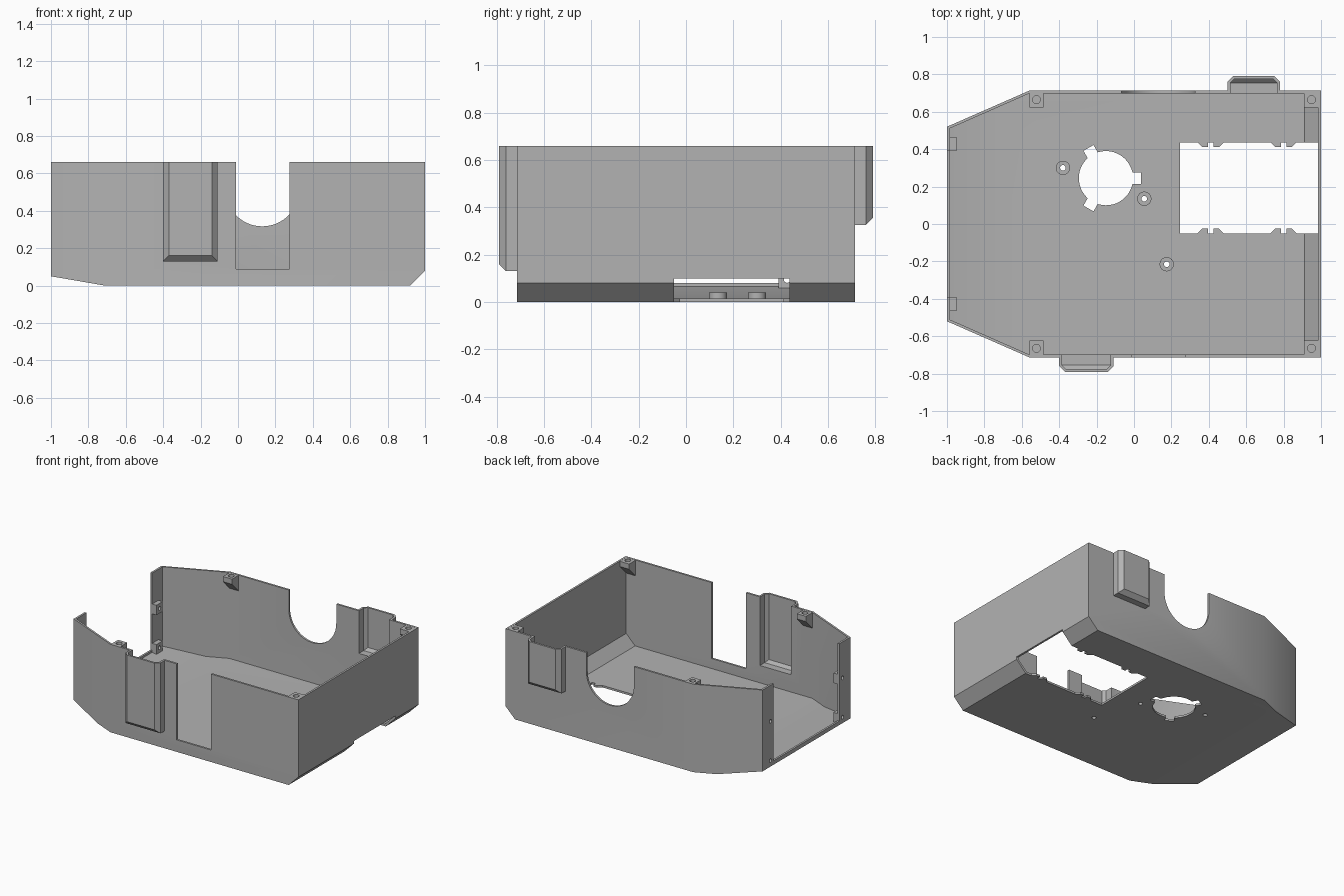
import bpy, bmesh, math
from mathutils import Vector, Matrix

if "Cube" in bpy.data.objects:
    bpy.data.objects.remove(bpy.data.objects["Cube"])

grey = bpy.data.materials.new("grey plastic")
grey.diffuse_color = (0.45, 0.45, 0.45, 1)
grey.use_nodes = True
grey.node_tree.nodes["Principled BSDF"].inputs["Base Color"].default_value = grey.diffuse_color
T = 0.015          # wall thickness
TOP = 0.66


def finish(name, bm):
    bmesh.ops.recalc_face_normals(bm, faces=bm.faces)
    me = bpy.data.meshes.new(name)
    bm.to_mesh(me)
    bm.free()
    me.materials.append(grey)
    ob = bpy.data.objects.new(name, me)
    bpy.context.collection.objects.link(ob)
    return ob


def prism(name, pts, axis, lo, hi):
    """Extrude a 2D outline along an axis (0=x, 1=y, 2=z)."""
    bm = bmesh.new()

    def place(p, d):
        c = list(p)
        c.insert(axis, d)
        return bm.verts.new(c)
    a = [place(p, lo) for p in pts]
    b = [place(p, hi) for p in pts]
    bm.faces.new(a)
    bm.faces.new(b[::-1])
    for i in range(len(pts)):
        j = (i + 1) % len(pts)
        bm.faces.new((a[i], b[i], b[j], a[j]))
    return finish(name, bm)


def box(name, x, y, z):
    return prism(name, [(x[0], y[0]), (x[1], y[0]), (x[1], y[1]), (x[0], y[1])], 2, *z)


def circle(cx, cy, r, n=32):
    return [(cx + r * math.cos(2 * math.pi * i / n), cy + r * math.sin(2 * math.pi * i / n))
            for i in range(n)]


def boolean(ob, other, op):
    """Apply a boolean and discard the helper."""
    m = ob.modifiers.new("cut", 'BOOLEAN')
    m.object, m.operation, m.solver = other, op, 'EXACT'
    dg = bpy.context.evaluated_depsgraph_get()
    dg.update()
    me = bpy.data.meshes.new_from_object(ob.evaluated_get(dg))
    ob.modifiers.clear()
    ob.data = me
    bpy.data.objects.remove(other)
    return ob


def cut(ob, *others):
    for o in others:
        boolean(ob, o, 'DIFFERENCE')


def body(name, t, top):
    """Tray volume inset by t: side outline crossed with plan outline."""
    k = 0.6 * t
    side = [(-1 + t, 0.05 + t), (-0.71, t), (0.92 - k, t), (1 - t, 0.08 + k), (1 - t, top), (-1 + t, top)]
    w = 0.713 - t
    plan = [(-1 + t, 0.52 - k), (-0.56, w), (1, w), (1, -w), (-0.56, -w), (-1 + t, -0.52 + k)]
    return boolean(prism(name, side, 1, -1, 1), prism("plan", plan, 2, -1, 2), 'INTERSECT')


def bump(name, s, x0, x1, z0, t, top, root):
    """Chamfered side bulge; s is the side of the tray."""
    x0, x1, z0, y1, y2 = x0 + t, x1 - t, z0 + t, 0.76 - 0.4 * t, 0.79 - t
    c = y2 - y1
    plan = [(x0, s * root), (x1, s * root), (x1, s * y1), (x1 - c, s * y2), (x0 + c, s * y2), (x0, s * y1)]
    side = [(s * root, z0), (s * y1, z0), (s * y2, z0 + c), (s * y2, top), (s * root, top)]
    return boolean(prism(name, plan, 2, -1, 2), prism("side", side, 0, -2, 2), 'INTERSECT')


# Hollow tray with two hollow side bulges
shell = body("tray_shell", 0, TOP)
bumps = [(-1, -0.40, -0.11, 0.13), (1, 0.50, 0.78, 0.325)]
for b in bumps:
    boolean(shell, bump("bulge", *b, 0, TOP, 0.705), 'UNION')
cut(shell, body("hollow", T, 0.9))
for b in bumps:
    cut(shell, bump("bulge_hollow", *b, T, 0.9, 0.66))

# Front slot, rounded back cutout, open left end
cut(shell, box("front_slot", (-0.01, 0.275), (-0.9, -0.65), (0.09, 0.9)))
arch = [(0.13 + 0.197 * math.cos(a), 0.514 + 0.197 * math.sin(a))
        for a in (math.pi + math.pi * i / 32 for i in range(33))]
cut(shell, prism("back_cutout", arch + [(0.327, 0.9), (-0.067, 0.9)], 1, 0.65, 0.9))
cut(shell, box("end_opening", (-1.1, -0.95), (-0.39, 0.39), (0.08, 0.9)))

# Floor window with split clip tabs along both long edges
edge = [(0.245, 0)]
for c in (0.41, 0.80):
    edge += [(c - 0.07, 0), (c - 0.045, 0.025), (c - 0.015, 0.025), (c - 0.015, 0),
             (c + 0.015, 0), (c + 0.015, 0.025), (c + 0.045, 0.025), (c + 0.07, 0)]
edge += [(0.985, 0)]
window = [(x, -0.05 + d) for x, d in edge] + [(x, 0.437 - d) for x, d in reversed(edge)]
cut(shell, prism("floor_window", window, 2, -0.1, 0.1))
cut(shell, box("wall_notch", (0.90, 1.1), (-0.05, 0.437), (-0.1, 0.10)))

# Keyed round hole in the floor
HX, HY = -0.15, 0.245
cut(shell, prism("round_hole", circle(HX, HY, 0.145, 48), 2, -0.1, 0.1))
for k in range(3):
    slot = box("key_slot", (0.1, 0.187), (-0.031, 0.031), (-0.1, 0.1))
    slot.data.transform(Matrix.Translation((HX, HY, 0)) @ Matrix.Rotation(k * math.tau / 3, 4, 'Z'))
    cut(shell, slot)

# Floor standoffs with through holes
for x, y in ((-0.38, 0.30), (0.055, 0.135), (0.175, -0.215)):
    cut(shell, prism("hole", circle(x, y, 0.015, 16), 2, -0.1, 0.1))
    post = prism("standoff", circle(x, y, 0.038), 2, 0.012, 0.04)
    cut(post, prism("hole", circle(x, y, 0.015, 16), 2, -0.1, 0.1))

for s in (-1, 1):
    # Screw lugs under the rim, tapering down to the wall
    for x0, x1 in ((-0.56, -0.485), (0.908, 0.988)):
        lug = prism("screw_lug", [(s * 0.70, TOP - 0.001), (s * 0.622, TOP - 0.001),
                                  (s * 0.622, 0.62), (s * 0.70, 0.54)], 0, x0, x1)
        cut(lug, prism("hole", circle((x0 + x1) / 2 + 0.001, s * 0.665, 0.021, 20), 2, 0.60, 0.8))
    # Drilled blocks behind the end flanges
    for z in (0.095, 0.39):
        cut(shell, prism("hole", circle(s * 0.427, z, 0.014, 16), 0, -1.1, -0.9))
        block = box("flange_block", (-0.987, -0.95), sorted((s * 0.39, s * 0.464)), (z - 0.037, z + 0.037))
        cut(block, prism("hole", circle(s * 0.427, z, 0.014, 16), 0, -1.1, -0.9))

# Keep edges crisp, round only the curved walls
for ob in list(bpy.context.collection.objects):
    bpy.context.view_layer.objects.active = ob
    bpy.ops.object.select_all(action='DESELECT')
    ob.select_set(True)
    bpy.ops.object.shade_smooth_by_angle(angle=math.radians(25))
    ob.select_set(False)
